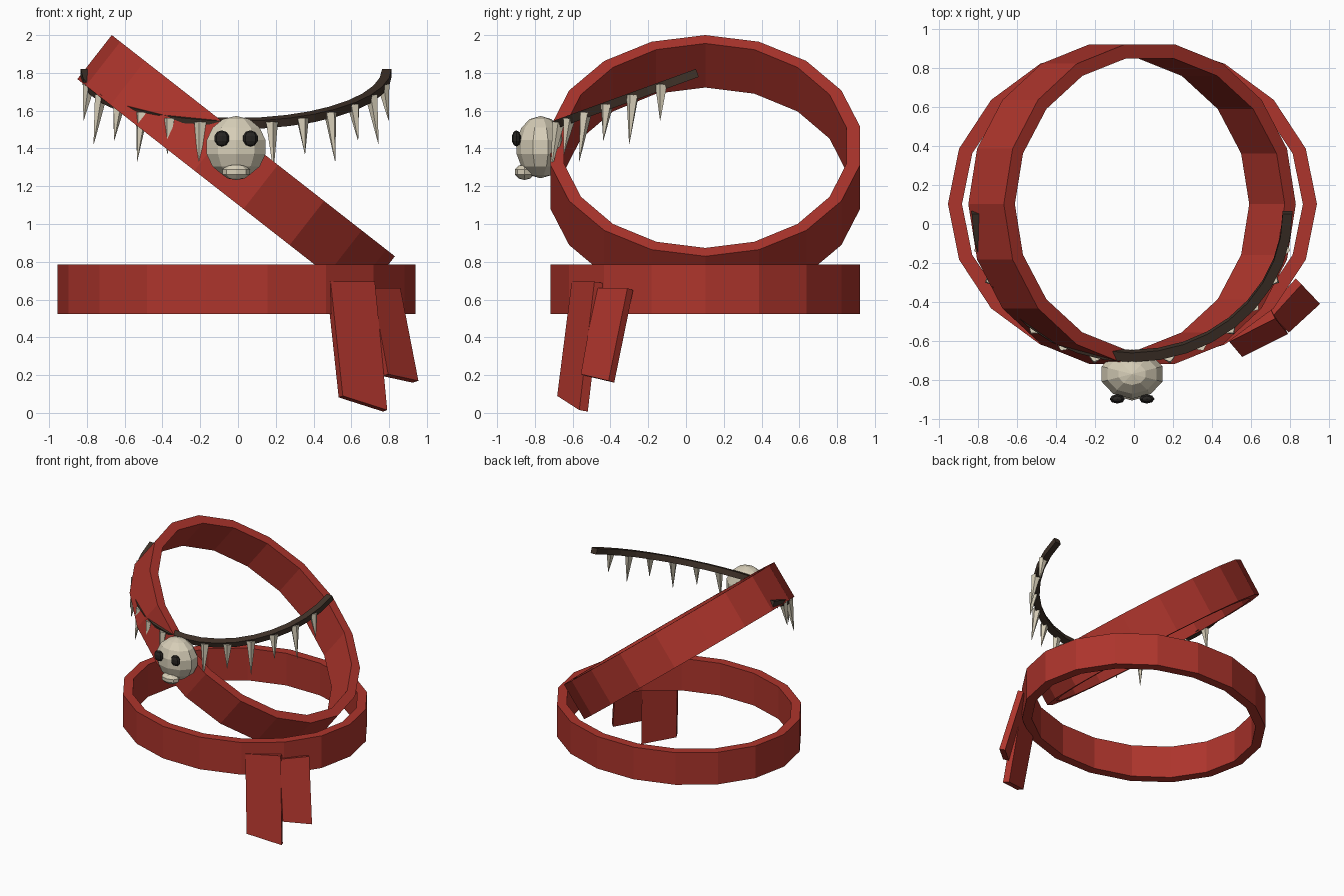
import bpy, bmesh
from math import sin, cos, pi, radians
from mathutils import Matrix, Vector

if "Cube" in bpy.data.objects:
    bpy.data.objects.remove(bpy.data.objects["Cube"])


def material(name, rgb):
    m = bpy.data.materials.new(name)
    m.diffuse_color = (*rgb, 1)
    m.use_nodes = True
    m.node_tree.nodes["Principled BSDF"].inputs["Base Color"].default_value = m.diffuse_color
    return m


RED = material("red_cloth", (0.42, 0.035, 0.025))
BONE = material("bone", (0.68, 0.62, 0.48))
BROWN = material("dark_cord", (0.05, 0.032, 0.022))
BLACK = material("eye_dark", (0.02, 0.018, 0.016))


def finish(bm, name, mat):
    bmesh.ops.recalc_face_normals(bm, faces=bm.faces)
    me = bpy.data.meshes.new(name)
    bm.to_mesh(me)
    bm.free()
    me.materials.append(mat)
    ob = bpy.data.objects.new(name, me)
    bpy.context.collection.objects.link(ob)
    return ob


def band(name, mat, rx, ry, thick, height, matrix, n=18, start=0, sweep=2 * pi):
    """Rectangular section swept round an ellipse (outer radii rx, ry)."""
    closed = sweep >= 2 * pi - 1e-6
    bm = bmesh.new()
    rows = []
    for i in range(n if closed else n + 1):
        a = start + sweep * i / n
        rows.append([bm.verts.new(matrix @ Vector(((rx - t) * cos(a), (ry - t) * sin(a), z * height)))
                     for t, z in ((0, -.5), (0, .5), (thick, .5), (thick, -.5))])
    for i in range(n):
        p, q = rows[i], rows[(i + 1) % len(rows)]
        for k in range(4):
            bm.faces.new((p[k], q[k], q[(k + 1) % 4], p[(k + 1) % 4]))
    if not closed:
        bm.faces.new(rows[0])
        bm.faces.new(rows[-1])
    return finish(bm, name, mat)


def tail(name, front, back_offset):
    """Hanging cloth strip: four front corners plus a thickness vector."""
    bm = bmesh.new()
    f = bm.faces.new([bm.verts.new(c) for c in front])
    ext = bmesh.ops.extrude_face_region(bm, geom=[f], use_keep_orig=True)
    bmesh.ops.translate(bm, vec=back_offset,
                        verts=[e for e in ext["geom"] if isinstance(e, bmesh.types.BMVert)])
    return finish(bm, name, RED)


def ellipsoid(name, mat, loc, size, u, v):
    bm = bmesh.new()
    bmesh.ops.create_uvsphere(bm, u_segments=u, v_segments=v, radius=1,
                              matrix=Matrix.LocRotScale(Vector(loc), None, Vector(size)))
    return finish(bm, name, mat)


# Waist belt and diagonal shoulder sash
band("waist_belt", RED, 0.947, 0.832, 0.072, 0.262, Matrix.Translation((-0.008, 0.102, 0.654)))
band("shoulder_sash", RED, 0.951, 0.832, 0.072, 0.296,
     Matrix.Translation((-0.01, 0.102, 1.298)) @ Matrix.Rotation(radians(38), 4, 'Y'))

# Two loose belt ends at the hip
tail("belt_end_long", [(.49, -.605, .695), (.725, -.485, .695), (.79, -.565, .015), (.555, -.682, .09)],
     (-.022, .045, -.008))
tail("belt_end_short", [(.71, -.475, .66), (.86, -.31, .66), (.955, -.41, .17), (.795, -.557, .205)],
     (-.03, .03, -.01))

# Necklace cord: half ring tipped down at the front
tilt = Matrix.Translation((-0.01, 0.06, 1.80)) @ Matrix.Rotation(radians(20), 4, 'X')
band("necklace_cord", BROWN, 0.823, 0.81, 0.05, 0.045, tilt, n=18, start=pi, sweep=pi)

# Fangs hanging from the cord, alternating short and long
bm = bmesh.new()
for side in (-1, 1):
    for i in range(6):
        a = radians(14.5 + 12.4 * i)
        length = 0.26 if i % 2 else 0.19
        out = Vector((side * cos(a), -sin(a), 0))
        top = tilt @ (out * 0.805)
        axis = (out * 0.16 + Vector((0, 0, -1))).normalized()
        rot = axis.to_track_quat('Z', 'Y').to_matrix().to_4x4()
        bmesh.ops.create_cone(bm, cap_ends=True, segments=5, radius1=0.034, radius2=0.001, depth=length,
                              matrix=Matrix.Translation(top + axis * (length / 2 - 0.005)) @ rot)
finish(bm, "necklace_fangs", BONE)

# Small skull pendant with jaw and eye sockets
ellipsoid("skull", BONE, (-0.01, -0.77, 1.407), (.168, .13, .165), 10, 7)
ellipsoid("skull_jaw", BONE, (-0.01, -0.855, 1.275), (.077, .054, .042), 8, 5)
for side, label in ((-1, "left"), (1, "right")):
    ellipsoid("eye_socket_" + label, BLACK, (-0.01 + side * 0.076, -0.898, 1.453), (.041, .025, .043), 8, 5)
